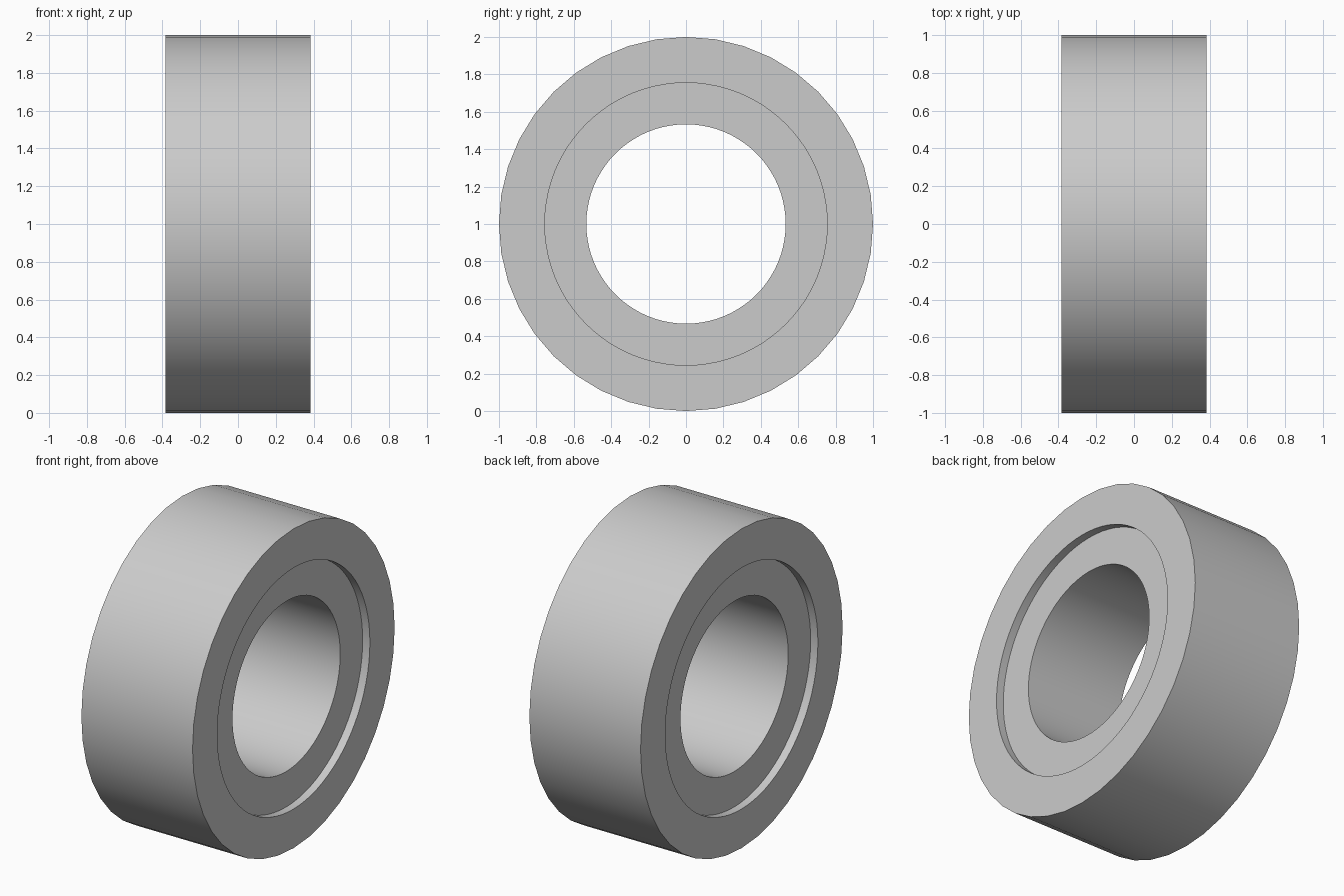
import bpy, bmesh
from math import cos, sin, pi, radians

if "Cube" in bpy.data.objects:
    bpy.data.objects.remove(bpy.data.objects["Cube"])

SEGS = 80            # bore and recess circles; the rim uses half as many sides
R_OUT, R_STEP, R_BORE = 1.0, 0.755, 0.533
HALF, STEP = 0.385, 0.05

# Closed cross-section of the ring: (x along axis, radius)
profile = [(-HALF, R_OUT), (HALF, R_OUT),
           (HALF, R_STEP), (HALF - STEP, R_STEP), (HALF - STEP, R_BORE),
           (-HALF + STEP, R_BORE), (-HALF + STEP, R_STEP), (-HALF, R_STEP)]

bm = bmesh.new()
rings = []
for x, r in profile:
    ring = []
    for i in range(SEGS):
        a = 2 * pi * i / SEGS
        # Rim: every other point lies mid-side, giving a 40-sided outline
        rr = r * cos(2 * pi / SEGS) if r == R_OUT and i % 2 else r
        ring.append(bm.verts.new((x, rr * sin(a), 1 + rr * cos(a))))
    rings.append(ring)

# Skin neighbouring circles all the way round the cross-section
for k, a in enumerate(rings):
    b = rings[(k + 1) % len(rings)]
    for i in range(SEGS):
        j = (i + 1) % SEGS
        bm.faces.new((a[i], a[j], b[j], b[i]))
bmesh.ops.recalc_face_normals(bm, faces=bm.faces)

mesh = bpy.data.meshes.new("recessed_ring")
bm.to_mesh(mesh)
bm.free()
ring_obj = bpy.data.objects.new("recessed_ring", mesh)
bpy.context.collection.objects.link(ring_obj)
bpy.context.view_layer.objects.active = ring_obj
ring_obj.select_set(True)
bpy.ops.object.shade_smooth_by_angle(angle=radians(30))
